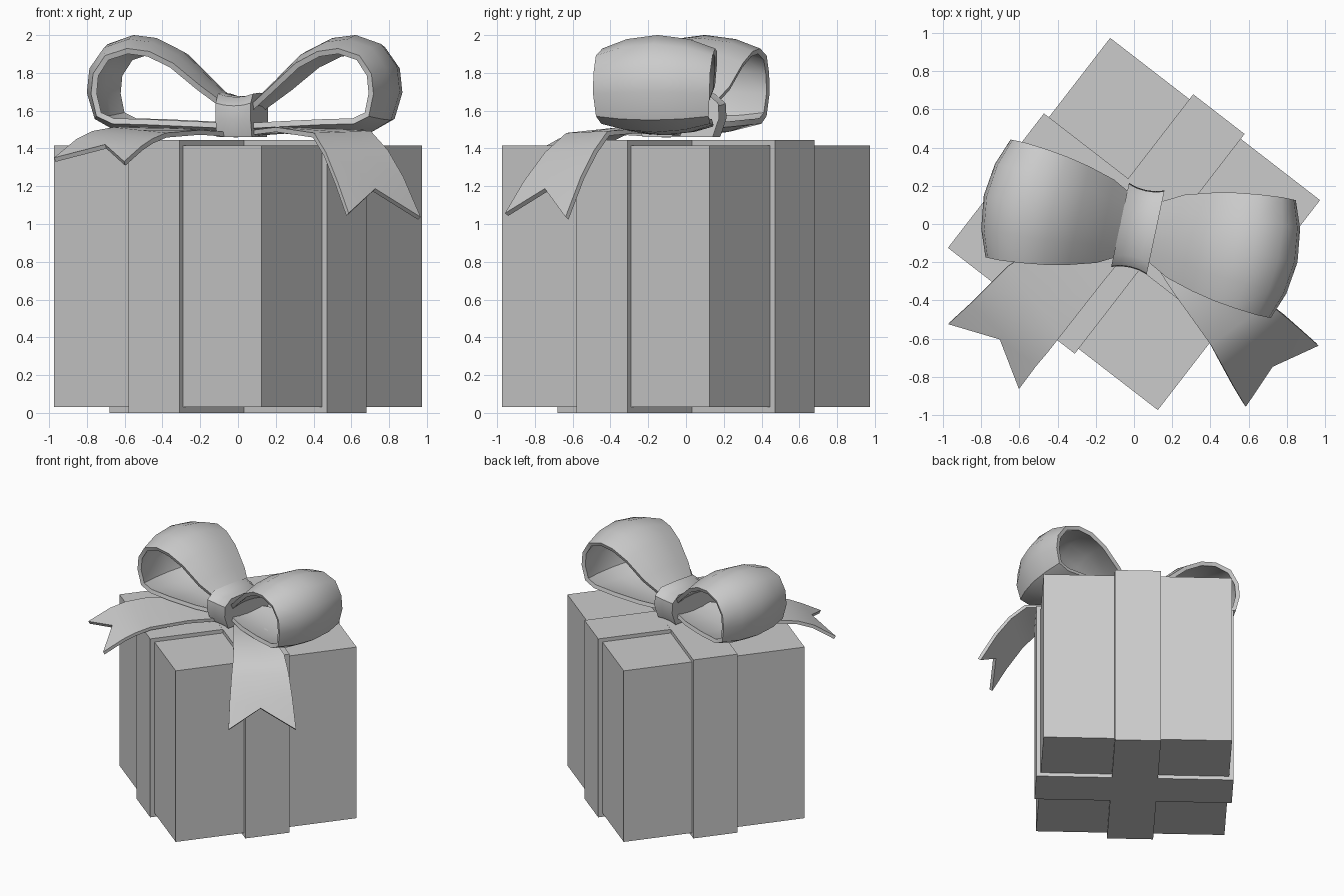
import bpy, math
from mathutils import Vector

if "Cube" in bpy.data.objects:
    bpy.data.objects.remove(bpy.data.objects["Cube"])

BOX_ROT = math.radians(-37.7)
BOW_ROT = math.radians(-12)
BOW_POS = (0.035, -0.025, 0)


def block(name, size, z0, z1):
    bpy.ops.mesh.primitive_cube_add(size=1, location=(0, 0, (z0 + z1) / 2), rotation=(0, 0, BOX_ROT))
    ob = bpy.context.object
    ob.name = name
    ob.scale = (size[0], size[1], z1 - z0)
    return ob


def sheet(name, rows, thickness=0, close=False, caps=False):
    """Quad surface through rows of points, optionally thickened, shaded smooth with sharp rims."""
    n, m = len(rows), len(rows[0])
    faces = []
    for i in range(n - 1):
        for j in range(m if close else m - 1):
            k = (j + 1) % m
            faces.append((i * m + j, i * m + k, (i + 1) * m + k, (i + 1) * m + j))
    if caps:
        faces.append(tuple(reversed(range(m))))
        faces.append(tuple(range((n - 1) * m, n * m)))
    me = bpy.data.meshes.new(name)
    me.from_pydata([tuple(p) for r in rows for p in r], [], faces)
    ob = bpy.data.objects.new(name, me)
    bpy.context.collection.objects.link(ob)
    bpy.ops.object.select_all(action='DESELECT')
    ob.select_set(True)
    bpy.context.view_layer.objects.active = ob
    if thickness:
        mod = ob.modifiers.new("thickness", 'SOLIDIFY')
        mod.thickness = thickness
        mod.offset = 0
        mod.use_even_offset = True
        bpy.ops.object.modifier_apply(modifier=mod.name)
    bpy.ops.object.mode_set(mode='EDIT')
    bpy.ops.mesh.select_all(action='SELECT')
    bpy.ops.mesh.normals_make_consistent(inside=False)
    bpy.ops.object.mode_set(mode='OBJECT')
    bpy.ops.object.shade_smooth_by_angle(angle=math.radians(40))
    return ob


# Box and the two crossing ribbon bands wrapped around it
block("gift_box", (1.39, 1.39), 0.03, 1.415)
block("ribbon_band_a", (1.455, 0.34), 0, 1.445)
block("ribbon_band_b", (0.34, 1.455), 0, 1.4445)

# Bow loops: crown profile (x, z), rim profile (x, z), half width
LOOP = [
    ((0.05, 1.62), (0.05, 1.60), 0.14),
    ((0.20, 1.76), (0.20, 1.72), 0.22),
    ((0.34, 1.90), (0.34, 1.84), 0.26),
    ((0.48, 1.97), (0.46, 1.90), 0.285),
    ((0.60, 1.985), (0.57, 1.915), 0.30),
    ((0.73, 1.94), (0.68, 1.88), 0.31),
    ((0.81, 1.83), (0.74, 1.79), 0.31),
    ((0.825, 1.70), (0.75, 1.69), 0.31),
    ((0.78, 1.56), (0.725, 1.58), 0.30),
    ((0.68, 1.50), (0.65, 1.545), 0.29),
    ((0.48, 1.485), (0.47, 1.54), 0.27),
    ((0.25, 1.49), (0.25, 1.53), 0.22),
    ((0.05, 1.51), (0.05, 1.52), 0.14),
]
for side, name in ((1, "bow_loop_right"), (-1, "bow_loop_left")):
    rows = []
    for crown, rim, w in LOOP:
        row = []
        for s in (-1, -0.55, 0, 0.55, 1):
            p = Vector(rim).lerp(Vector(crown), 1 - s * s)
            row.append((side * p.x, s * w, p.y))
        rows.append(row)
    ob = sheet(name, rows, 0.03)
    ob.location = BOW_POS
    ob.rotation_euler.z = BOW_ROT

# Knot: rounded (y, z) section, slightly pinched in the middle
KNOT = [(-0.19, 1.46), (-0.225, 1.56), (-0.22, 1.64), (-0.16, 1.69), (0, 1.695),
        (0.16, 1.69), (0.22, 1.64), (0.225, 1.56), (0.19, 1.46)]
rows = [[(x, y * k, 1.46 + (z - 1.46) * k) for y, z in KNOT]
        for x, k in ((-0.095, 1), (-0.05, 0.94), (0, 0.92), (0.05, 0.94), (0.095, 1))]
knot = sheet("bow_knot", rows, close=True, caps=True)
knot.location = (0.02, -0.025, 0)
knot.rotation_euler.z = BOW_ROT


# Tails: inner edge, outer edge, and a notched end
def tail(name, inner, outer, notch):
    rows = [[Vector(a), (Vector(a) + Vector(b)) / 2, Vector(b)] for a, b in zip(inner, outer)]
    rows[-1][1] = Vector(notch)
    return sheet(name, rows, 0.025)


tail("bow_tail_right",
     [(0.04, -0.10, 1.48), (0.20, -0.35, 1.50), (0.40, -0.63, 1.47),
      (0.46, -0.74, 1.37), (0.52, -0.85, 1.22), (0.58, -0.95, 1.05)],
     [(0.10, -0.02, 1.48), (0.38, -0.17, 1.50), (0.70, -0.41, 1.48),
      (0.79, -0.48, 1.38), (0.87, -0.55, 1.24), (0.96, -0.63, 1.03)],
     (0.72, -0.74, 1.18))
tail("bow_tail_left",
     [(0.00, -0.10, 1.47), (-0.20, -0.35, 1.485), (-0.38, -0.58, 1.47),
      (-0.45, -0.67, 1.44), (-0.51, -0.74, 1.40), (-0.60, -0.86, 1.32)],
     [(-0.05, 0.02, 1.48), (-0.40, -0.05, 1.50), (-0.66, -0.22, 1.50),
      (-0.77, -0.33, 1.48), (-0.85, -0.41, 1.44), (-0.97, -0.52, 1.34)],
     (-0.70, -0.60, 1.41))
